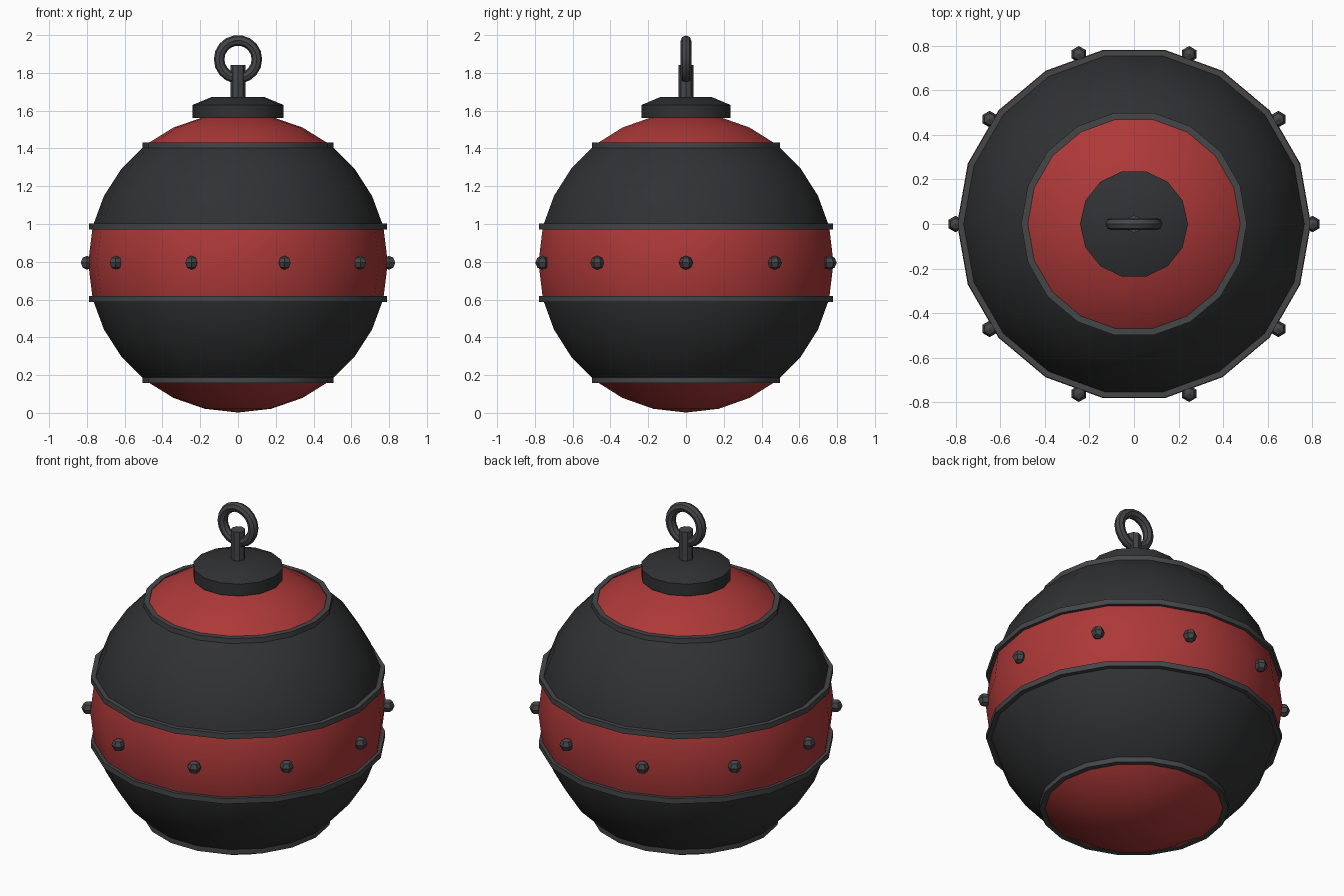
import bpy, bmesh
from math import sin, cos, pi, radians

if "Cube" in bpy.data.objects:
    bpy.data.objects.remove(bpy.data.objects["Cube"])

CZ, R, SIDES = 0.795, 0.793, 18


def material(name, rgb):
    m = bpy.data.materials.new(name)
    m.diffuse_color = (*rgb, 1)
    m.use_nodes = True
    m.node_tree.nodes["Principled BSDF"].inputs["Base Color"].default_value = m.diffuse_color
    return m


red = material("red_paint", (0.42, 0.04, 0.04))
black = material("black_paint", (0.03, 0.031, 0.033))
steel = material("dark_steel", (0.06, 0.061, 0.066))


def finish(ob, name, mats, smooth=True):
    ob.name = name
    for m in mats:
        ob.data.materials.append(m)
    if smooth:
        bpy.ops.object.select_all(action='DESELECT')
        ob.select_set(True)
        bpy.context.view_layer.objects.active = ob
        bpy.ops.object.shade_smooth_by_angle(angle=radians(32))
    return ob


def lathe(name, profile, sides, mats, closed=False, pick=None, smooth=True):
    """Spin an (r, z) profile about z; pick(z) gives the material slot."""
    bm = bmesh.new()
    rows = []
    for r, z in profile:
        if r < 1e-5:
            rows.append([bm.verts.new((0, 0, z))] * sides)
        else:
            rows.append([bm.verts.new((r * cos(2 * pi * k / sides), r * sin(2 * pi * k / sides), z))
                         for k in range(sides)])
    pairs = list(zip(rows, rows[1:])) + ([(rows[-1], rows[0])] if closed else [])
    for a, b in pairs:
        for k in range(sides):
            n = (k + 1) % sides
            f = bm.faces.new(dict.fromkeys((a[k], a[n], b[n], b[k])))
            if pick:
                f.material_index = pick(f.calc_center_median().z)
    bmesh.ops.recalc_face_normals(bm, faces=bm.faces)
    me = bpy.data.meshes.new(name)
    bm.to_mesh(me)
    bm.free()
    ob = bpy.data.objects.new(name, me)
    bpy.context.collection.objects.link(ob)
    return finish(ob, name, mats, smooth)


# Painted sphere body: red caps and belt, black bands between
half = [0, 14, 26.5, 39, 52, 64.5, 77.2, 90]
angles = [-a for a in half[:0:-1]] + half
body = [(R * cos(radians(a)), CZ + R * sin(radians(a))) for a in angles]
lathe("body", body, SIDES, [red, black],
      pick=lambda z: int(R * sin(radians(14)) < abs(z - CZ) < R * sin(radians(52))))

# Trim hoops along the colour borders
for label, dz, r in (("belt", 0.191, 0.79), ("cap", 0.621, 0.506)):
    for side, s in (("upper", 1), ("lower", -1)):
        z = CZ + s * dz
        lathe(f"{side}_{label}_hoop",
              [(r - 0.03, z - 0.016), (r, z - 0.016), (r, z + 0.016), (r - 0.03, z + 0.016)],
              SIDES, [steel], closed=True)

# Studs around the belt
for i in range(10):
    a = 2 * pi * i / 10
    bpy.ops.mesh.primitive_uv_sphere_add(segments=6, ring_count=4, radius=0.037,
                                         location=(0.8 * cos(a), 0.8 * sin(a), CZ))
    finish(bpy.context.object, f"stud_{i + 1}", [steel], smooth=False)

# Neck cap with a shallow bevelled top
lathe("neck_cap", [(0, 1.56), (0.242, 1.56), (0.242, 1.63), (0.14, 1.672), (0, 1.672)], 14, [black])

# Pin and hanging ring
lathe("pin", [(0, 1.65), (0.039, 1.65), (0.039, 1.842), (0, 1.842)], 8, [steel], smooth=False)
bpy.ops.mesh.primitive_torus_add(major_radius=0.1, minor_radius=0.028, major_segments=18,
                                 minor_segments=8, location=(0, 0, 1.872), rotation=(pi / 2, 0, 0))
finish(bpy.context.object, "hanging_ring", [steel])
